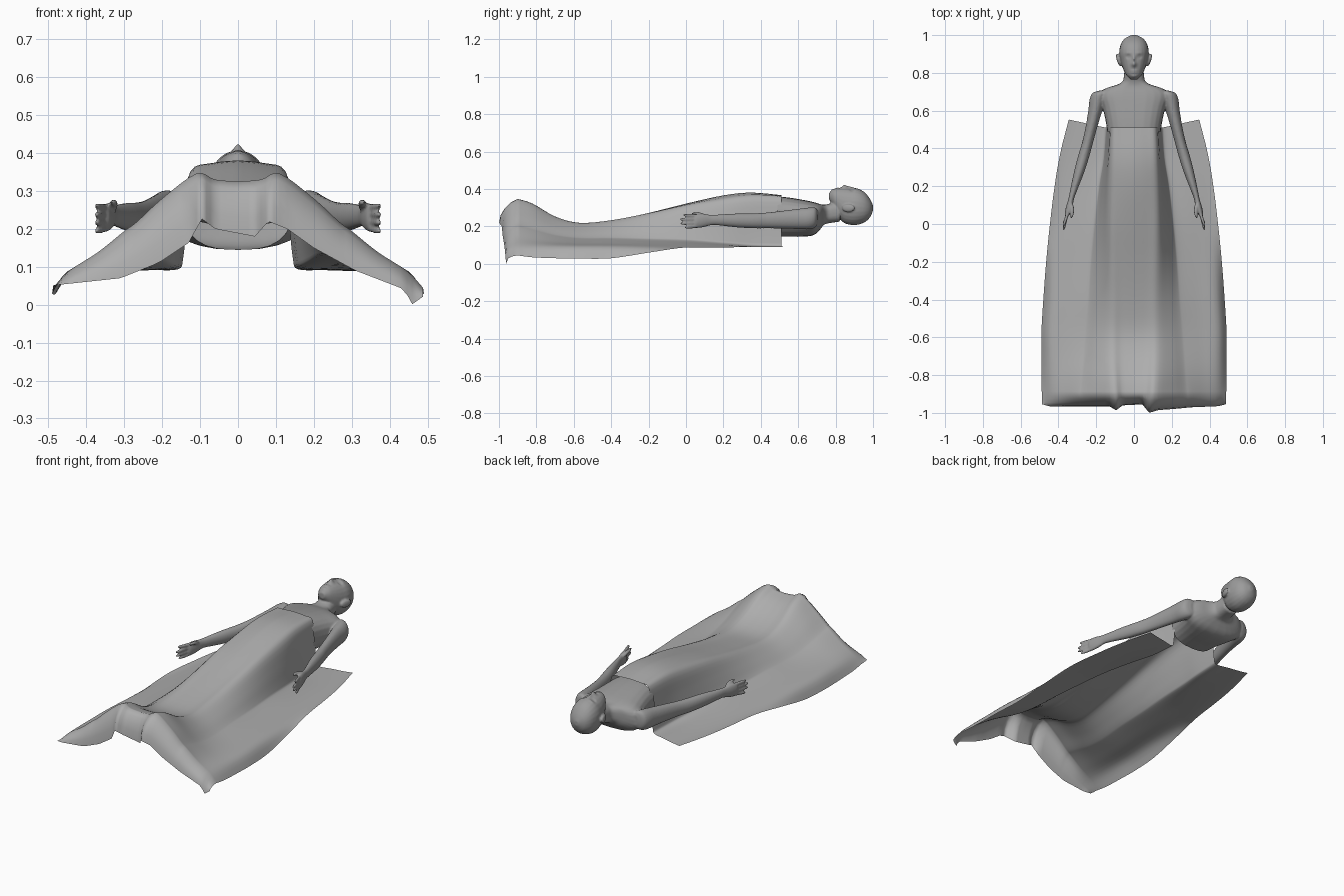
import bpy, bmesh, math
from mathutils import Matrix

if "Cube" in bpy.data.objects:
    bpy.data.objects.remove(bpy.data.objects["Cube"])


def spline(pts, n):
    """Catmull-Rom through tuples, n steps per span."""
    out = []
    for i in range(len(pts) - 1):
        a, b, c, d = (pts[max(i - 1, 0)], pts[i], pts[i + 1], pts[min(i + 2, len(pts) - 1)])
        for k in range(n):
            t = k / n
            out.append(tuple(q + .5 * t * (r - p + t * (2*p - 5*q + 4*r - s + t * (3*(q - r) + s - p)))
                             for p, q, r, s in zip(a, b, c, d)))
    out.append(tuple(pts[-1]))
    return out


def loft(bm, rings, side=1, power=2.0, n=3, seg=24):
    """Closed tube from rings (x, y, z, half width, half height) across y."""
    loops = []
    for x, y, z, rx, rz in spline(rings, n):
        loop = []
        for k in range(seg):
            a = math.tau * k / seg
            c, s = math.cos(a), math.sin(a)
            loop.append(bm.verts.new((side * (x + rx * math.copysign(abs(c) ** (2 / power), c)), y,
                                      z + rz * math.copysign(abs(s) ** (2 / power), s))))
        loops.append(loop)
    for a, b in zip(loops, loops[1:]):
        for k in range(seg):
            bm.faces.new((a[k], a[k - 1], b[k - 1], b[k]))
    bm.faces.new(loops[0])
    bm.faces.new(loops[-1][::-1])


def finish(bm, name, grey):
    mesh = bpy.data.meshes.new(name)
    bm.to_mesh(mesh)
    bm.free()
    ob = bpy.data.objects.new(name, mesh)
    mat = bpy.data.materials.new(name + "_grey")
    mat.diffuse_color = (grey, grey, grey, 1)
    mat.use_nodes = True
    mat.node_tree.nodes["Principled BSDF"].inputs["Base Color"].default_value = mat.diffuse_color
    mesh.materials.append(mat)
    bpy.context.collection.objects.link(ob)
    bpy.ops.object.select_all(action='DESELECT')
    ob.select_set(True)
    bpy.context.view_layer.objects.active = ob
    return ob


bm = bmesh.new()
# torso and neck: (y, half width, bottom, top)
torso = [(.42, .135, .145, .365), (.50, .143, .145, .36), (.56, .153, .145, .353), (.62, .168, .145, .343),
         (.67, .185, .150, .333), (.70, .178, .165, .325), (.722, .14, .19, .318), (.737, .09, .208, .316),
         (.755, .061, .215, .318), (.78, .054, .22, .325), (.82, .05, .225, .33)]
loft(bm, [(0, y, (b + t) / 2, w, (t - b) / 2) for y, w, b, t in torso], power=2.6)
# head
head = [(.764, .016, .345, .378), (.785, .038, .31, .398), (.81, .053, .26, .404), (.84, .065, .222, .406),
        (.87, .073, .21, .405), (.90, .078, .207, .406), (.93, .076, .212, .398), (.96, .066, .225, .378),
        (.985, .045, .25, .345), (1.0, .012, .285, .312)]
loft(bm, [(0, y, (b + t) / 2, w, (t - b) / 2) for y, w, b, t in head], power=2.15)

for s in (-1, 1):
    # ear
    bmesh.ops.create_icosphere(bm, subdivisions=3, radius=1, matrix=Matrix.Translation((s * .081, .868, .298))
                               @ Matrix.Rotation(s * -.3, 4, 'Z') @ Matrix.Diagonal((.010, .036, .022, 1)))
    # arm from shoulder to palm
    loft(bm, [(.165, .706, .25, .02, .03), (.18, .693, .248, .04, .052), (.192, .66, .243, .043, .058),
              (.205, .60, .24, .037, .054), (.226, .51, .236, .031, .047), (.246, .43, .232, .029, .042),
              (.266, .36, .23, .03, .040), (.292, .27, .232, .027, .037), (.325, .16, .235, .017, .028),
              (.333, .13, .234, .015, .029), (.343, .09, .231, .017, .036), (.352, .055, .229, .015, .037),
              (.354, .045, .229, .009, .028)], s)
    # fingers
    for z, dz, tip in ((.256, .004, -.015), (.238, 0, -.033), (.219, -.003, -.03), (.201, -.006, -.008)):
        loft(bm, [(.348, .07, z, .009, .009), (.36, .03, z + dz / 2, .009, .009),
                  (.371, tip + .012, z + dz, .0075, .0075), (.373, tip, z + dz, .003, .003)], s, seg=12)
    # thumb
    loft(bm, [(.336, .12, .244, .009, .012), (.328, .085, .262, .011, .011), (.328, .05, .269, .009, .009),
              (.332, .03, .269, .004, .004)], s, seg=12)

bmesh.ops.recalc_face_normals(bm, faces=bm.faces[:])
body = finish(bm, "reclining_body", .33)
rm = body.modifiers.new("merge", 'REMESH')
rm.mode, rm.voxel_size = 'VOXEL', .005
sm = body.modifiers.new("soften", 'SMOOTH')
sm.factor, sm.iterations = .5, 4
for m in ("merge", "soften"):
    bpy.ops.object.modifier_apply(modifier=m)

# facial relief: (x, y, depth, spread x, spread y)
relief = [(0, .846, .016, .013, .014), (0, .872, .009, .009, .02), (.03, .886, -.008, .013, .010),
          (.03, .906, .002, .02, .006), (0, .812, .004, .016, .004), (0, .802, .004, .014, .004),
          (0, .781, .004, .014, .008), (.029, .886, .003, .007, .005)]
bm = bmesh.new()
bm.from_mesh(body.data)
for v in bm.verts:
    if v.co.y > .755 and v.co.z > .345:
        x, y = abs(v.co.x), v.co.y
        v.co.z += sum(d * math.exp(-((x - a) / p) ** 2 - ((y - b) / q) ** 2) for a, b, d, p, q in relief)
# open waist under the sheet, arms kept whole
bmesh.ops.bisect_plane(bm, geom=bm.verts[:] + bm.edges[:] + bm.faces[:], plane_co=(0, .49, 0),
                       plane_no=(0, -1, 0))
waist = [f for f in bm.faces if f.calc_center_median().y < .49 and abs(f.calc_center_median().x) < .165]
bmesh.ops.delete(bm, geom=waist, context='FACES')
bm.to_mesh(body.data)
bm.free()
for p in body.data.polygons:
    p.material_index = 0
if not body.data.materials:
    body.data.materials.append(bpy.data.materials["reclining_body_grey"])
bpy.ops.object.shade_smooth()

# draped sheet stations: y, centre z, ridge x, ridge z, wall foot x, wall foot z, edge x, edge z
stations = [(.51, .367, .118, .350, .148, .094, .345, .09), (.35, .381, .125, .352, .16, .098, .39, .09),
            (.2, .366, .13, .335, .185, .11, .42, .09), (0, .322, .13, .305, .21, .125, .445, .088),
            (-.2, .272, .125, .265, .23, .13, .465, .06), (-.4, .23, .12, .23, .245, .135, .48, .03),
            (-.57, .21, .12, .218, .26, .135, .49, .028), (-.7, .24, .12, .252, .27, .15, .49, .03),
            (-.82, .302, .115, .32, .28, .18, .49, .035), (-.9, .325, .11, .346, .29, .20, .488, .045)]
# hem hanging off the feet: x, y, z
hem = [(-.5, -.95, .05), (-.45, -.965, .055), (-.31, -.965, .07), (-.21, -.965, .11), (-.12, -.965, .17),
       (-.1, -.99, .23), (-.06, -.96, .2), (.045, -.955, .18), (.08, -1.0, .22), (.13, -.985, .2),
       (.2, -.98, .15), (.31, -.97, .09), (.44, -.965, .04), (.458, -.962, 0), (.5, -.95, .03)]


def hem_at(x):
    for (a, *p), (b, *q) in zip(hem, hem[1:]):
        if x <= b:
            t = (x - a) / (b - a)
            return [u + (v - u) * t for u, v in zip(p, q)]


bm = bmesh.new()
rows = []
for y, zc, rx, rz, fx, fz, ex, ez in spline(stations, 4):
    half = spline([(0, zc), (rx * .55, zc * .75 + rz * .25), (rx, rz),
                   (rx * .5 + fx * .5, rz * .55 + fz * .45), (rx * .12 + fx * .88, rz * .12 + fz * .88),
                   (fx * .95 + ex * .05, fz * .95 + .0045), (fx * .5 + ex * .5 - .02, fz * .45 + .049),
                   (ex - .042, .089), (ex, ez)], 4)
    skew = max(0, (y - .2) / .31)
    line = [(-x, z) for x, z in half[:0:-1]] + half
    rows.append([(x, y + skew * max(0, abs(x) - .15) * .22, z) for x, z in line])
crest = rows[-1]
for t in (.25, .5, .75, 1):
    row = []
    for x, y, z in crest:
        hy, hz = hem_at(x)
        row.append((x, y + (hy - y) * math.sin(t * math.pi / 2), z + (hz - z) * t ** 1.4))
    rows.append(row)
grid = [[bm.verts.new(p) for p in r] for r in rows]
for a, b in zip(grid, grid[1:]):
    for k in range(len(a) - 1):
        bm.faces.new((a[k], b[k], b[k + 1], a[k + 1]))
sheet = finish(bm, "draped_sheet", .42)
bpy.ops.object.shade_smooth()
